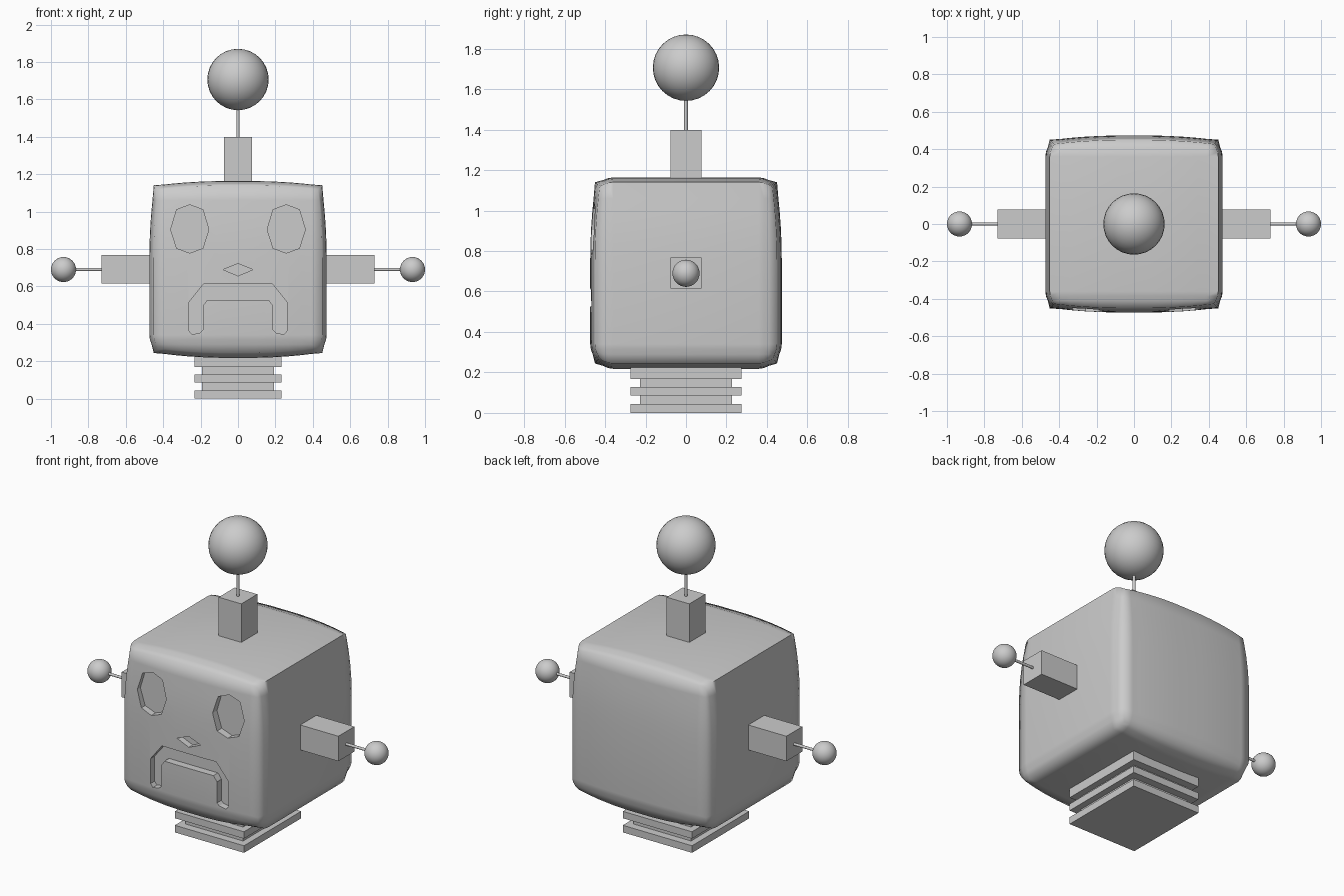
import bpy, bmesh, math
from mathutils import Vector, Matrix

if "Cube" in bpy.data.objects:
    bpy.data.objects.remove(bpy.data.objects["Cube"])


def finish(bm, name):
    me = bpy.data.meshes.new(name)
    bm.normal_update()
    bm.to_mesh(me)
    bm.free()
    ob = bpy.data.objects.new(name, me)
    bpy.context.collection.objects.link(ob)
    return ob


def smooth(ob, angle):
    bpy.ops.object.select_all(action='DESELECT')
    ob.select_set(True)
    bpy.context.view_layer.objects.active = ob
    bpy.ops.object.shade_smooth_by_angle(angle=math.radians(angle))


def box(name, lo, hi):
    lo, hi = Vector(lo), Vector(hi)
    bm = bmesh.new()
    bmesh.ops.create_cube(bm, size=1, matrix=Matrix.Translation((lo + hi) / 2)
                          @ Matrix.Diagonal((*(hi - lo), 1)))
    return finish(bm, name)


def ball(name, loc, r):
    bm = bmesh.new()
    bmesh.ops.create_uvsphere(bm, u_segments=32, v_segments=16, radius=r,
                              matrix=Matrix.Translation(loc))
    smooth(finish(bm, name), 40)


def rod(name, a, b, r):
    a, b = Vector(a), Vector(b)
    rot = (b - a).to_track_quat('Z', 'Y').to_matrix().to_4x4()
    bm = bmesh.new()
    bmesh.ops.create_cone(bm, cap_ends=True, segments=16, radius1=r, radius2=r,
                          depth=(b - a).length,
                          matrix=Matrix.Translation((a + b) / 2) @ rot)
    smooth(finish(bm, name), 40)


# Head: box cut into a grid, every face bulged outward
HX, HY, Z0, Z1, D = 0.427, 0.427, 0.27, 1.117, 0.047


def bulge_x(x):
    return 1 - (abs(x) / HX) ** 2.4


def bulge_y(y):
    return 1 - (max(0, abs(y) - 0.36) / (HY - 0.36)) ** 2


def bulge_z(z):
    t = (z - 0.75) / (Z1 - 0.75) if z > 0.75 else max(0, 0.34 - z) / (0.34 - Z0)
    return 1 - t * t


head = box("head", (-HX, -HY, Z0), (HX, HY, Z1))
bm = bmesh.new()
bm.from_mesh(head.data)
x_cuts = [s * v for v in (0.09, 0.18, 0.27, 0.34, 0.39) for s in (-1, 1)]
y_cuts = [s * v for v in (0.36, 0.385, 0.41) for s in (-1, 1)]
z_cuts = [0.29, 0.315, 0.34, 0.75, 0.84, 0.92, 1.0, 1.06]
for axis, cuts in enumerate((x_cuts, y_cuts, z_cuts)):
    for c in cuts:
        co, no = Vector((0, 0, 0)), Vector((0, 0, 0))
        co[axis], no[axis] = c, 1
        bmesh.ops.bisect_plane(bm, geom=bm.verts[:] + bm.edges[:] + bm.faces[:],
                               plane_co=co, plane_no=no)
for v in bm.verts:
    x, y, z = v.co
    fx, fy, fz = bulge_x(x), bulge_y(y), bulge_z(z)
    if abs(x) > HX - 1e-4:
        v.co.x += math.copysign(D * (fy + fz) / 2, x)
    if abs(y) > HY - 1e-4:
        v.co.y += math.copysign(D * (fx + fz) / 2, y)
    if z > Z1 - 1e-4:
        v.co.z += D * (fx + fy) / 2
    elif z < Z0 + 1e-4:
        v.co.z -= D * (fx + fy) / 2 * 1.12
bm.to_mesh(head.data)
bm.free()
smooth(head, 75)


# Face recesses: outlines pushed into the front and cut away
def carve(outline, floor):
    bm = bmesh.new()
    f = bm.faces.new([bm.verts.new((x, -0.6, z)) for x, z in outline])
    ext = bmesh.ops.extrude_face_region(bm, geom=[f])
    bmesh.ops.translate(bm, vec=(0, 0.6 + floor, 0),
                        verts=[g for g in ext["geom"] if isinstance(g, bmesh.types.BMVert)])
    bmesh.ops.recalc_face_normals(bm, faces=bm.faces[:])
    cutter = finish(bm, "cutter")
    cutter.hide_render = True
    mod = head.modifiers.new("carve", 'BOOLEAN')
    mod.operation, mod.solver, mod.object = 'DIFFERENCE', 'EXACT', cutter
    bpy.context.view_layer.objects.active = head
    bpy.ops.object.modifier_apply(modifier=mod.name)
    bpy.data.objects.remove(cutter)


eye = [(0, .129), (.07, .103), (.102, -.003), (.07, -.103),
       (0, -.129), (-.07, -.103), (-.102, -.003), (-.07, .103)]
half_mouth = [(.182, .615), (.262, .515), (.262, .362), (.246, .343), (.202, .352),
              (.188, .366), (.188, .495), (.165, .527)]
for s in (-1, 1):
    carve([(s * 0.258 + x, 0.907 + z) for x, z in eye], -0.425)
carve([(-.08, .69), (0, .722), (.08, .69), (0, .656)], -0.435)
carve(half_mouth + [(-x, z) for x, z in reversed(half_mouth)], -0.428)

# Neck: core with three plates
box("neck_core", (-.193, -.227, 0.01), (.193, .227, .25))
for i, (a, b) in enumerate(((0, .043), (.086, .128), (.168, .225))):
    box(f"neck_plate_{i}", (-.233, -.275, a), (.233, .275, b))

# Side antennas
for s, side in ((-1, "left"), (1, "right")):
    xs = sorted((s * 0.44, s * 0.73))
    box(f"ear_block_{side}", (xs[0], -.077, .615), (xs[1], .077, .767))
    rod(f"ear_rod_{side}", (s * .7, 0, .69), (s * .92, 0, .69), .008)
    ball(f"ear_ball_{side}", (s * .933, 0, .69), .067)

# Top antenna
box("top_block", (-.076, -.077, 1.13), (.076, .077, 1.398))
rod("top_rod", (0, 0, 1.38), (0, 0, 1.6), .009)
ball("top_ball", (0, 0, 1.706), .164)
